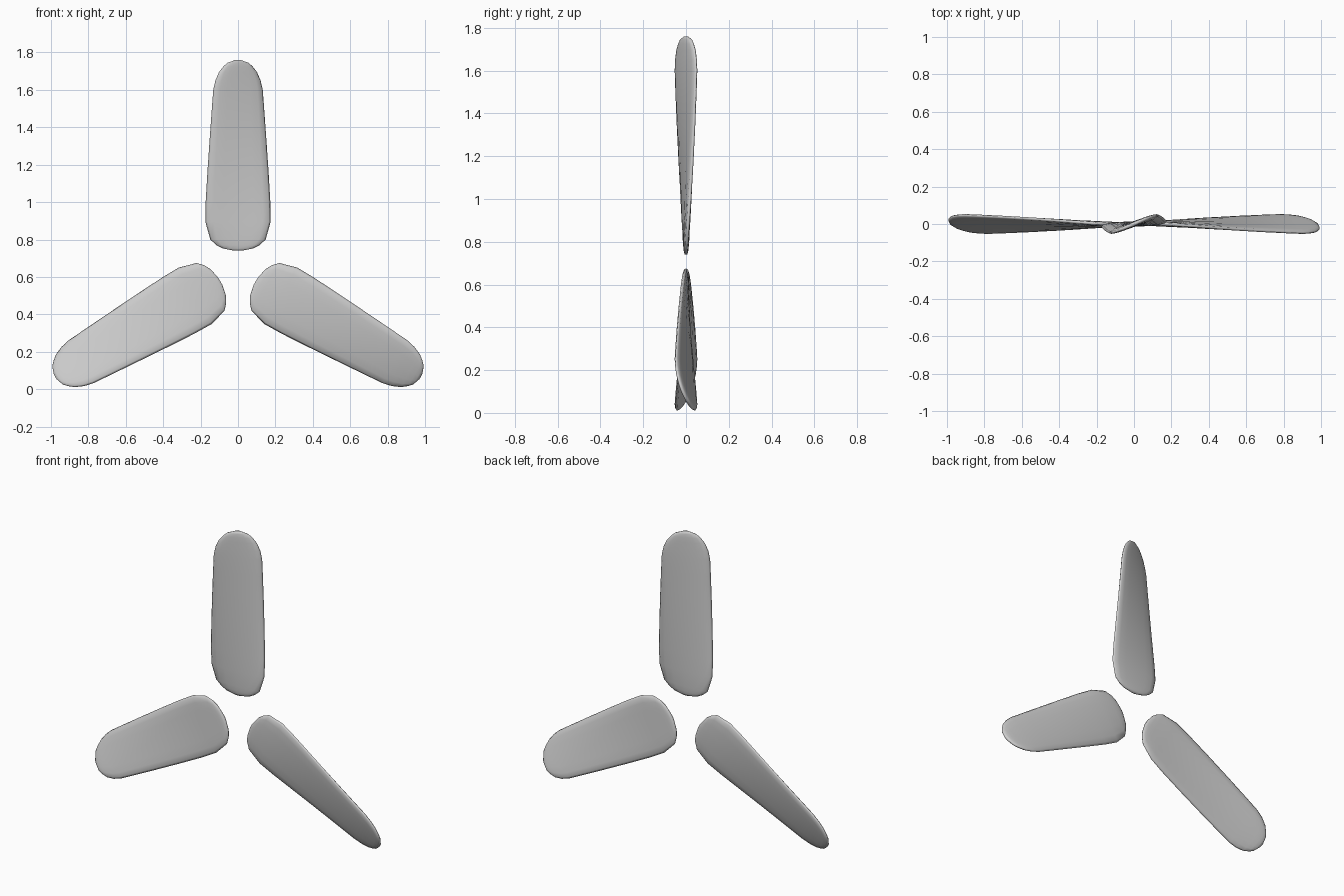
import bpy, bmesh, math
from mathutils import Matrix, Vector

if "Cube" in bpy.data.objects:
    bpy.data.objects.remove(bpy.data.objects["Cube"])

HUB = Vector((0, 0, 0.631))   # point the blades turn around
ROOT, LENGTH = 0.109, 1.02

# (height above blade root, half width, half thickness)
STATIONS = [(0.0, 0.02, 0.006), (0.012, 0.08, 0.010), (0.03, 0.115, 0.012),
            (0.06, 0.148, 0.014), (0.155, 0.175, 0.015), (0.26, 0.174, 0.015),
            (0.42, 0.166, 0.015), (0.60, 0.156, 0.015), (0.76, 0.147, 0.015),
            (0.86, 0.141, 0.015), (0.91, 0.130, 0.014), (0.955, 0.110, 0.013),
            (0.985, 0.085, 0.012), (1.005, 0.062, 0.010), (1.02, 0.015, 0.006)]
SIDES = 16


def section(z, w, t):
    """Flat rounded cross-section, twisted more towards the tip."""
    twist = Matrix.Rotation(math.radians(24) * z / LENGTH, 4, 'Z')
    pts = []
    for i in range(SIDES):
        a = 2 * math.pi * i / SIDES
        c, s = math.cos(a), math.sin(a)
        x = w * math.copysign(abs(c) ** 0.8, c)
        y = t * math.copysign(abs(s) ** 0.7, s)
        pts.append(twist @ Vector((x, y, z + ROOT)))
    return pts


def blade(name, angle):
    bm = bmesh.new()
    rings = [[bm.verts.new(p) for p in section(*s)] for s in STATIONS]
    for lo, hi in zip(rings, rings[1:]):
        for i in range(SIDES):
            j = (i + 1) % SIDES
            bm.faces.new((lo[i], lo[j], hi[j], hi[i]))
    bm.faces.new(rings[0][::-1])
    bm.faces.new(rings[-1])
    bm.transform(Matrix.Translation(HUB) @ Matrix.Rotation(angle, 4, 'Y'))
    bmesh.ops.recalc_face_normals(bm, faces=bm.faces)
    for f in bm.faces:
        f.smooth = True
    mesh = bpy.data.meshes.new(name)
    bm.to_mesh(mesh)
    bm.free()
    bpy.context.collection.objects.link(bpy.data.objects.new(name, mesh))


# three propeller blades, evenly spaced
for k, name in enumerate(("blade_top", "blade_right", "blade_left")):
    blade(name, k * 2 * math.pi / 3)
